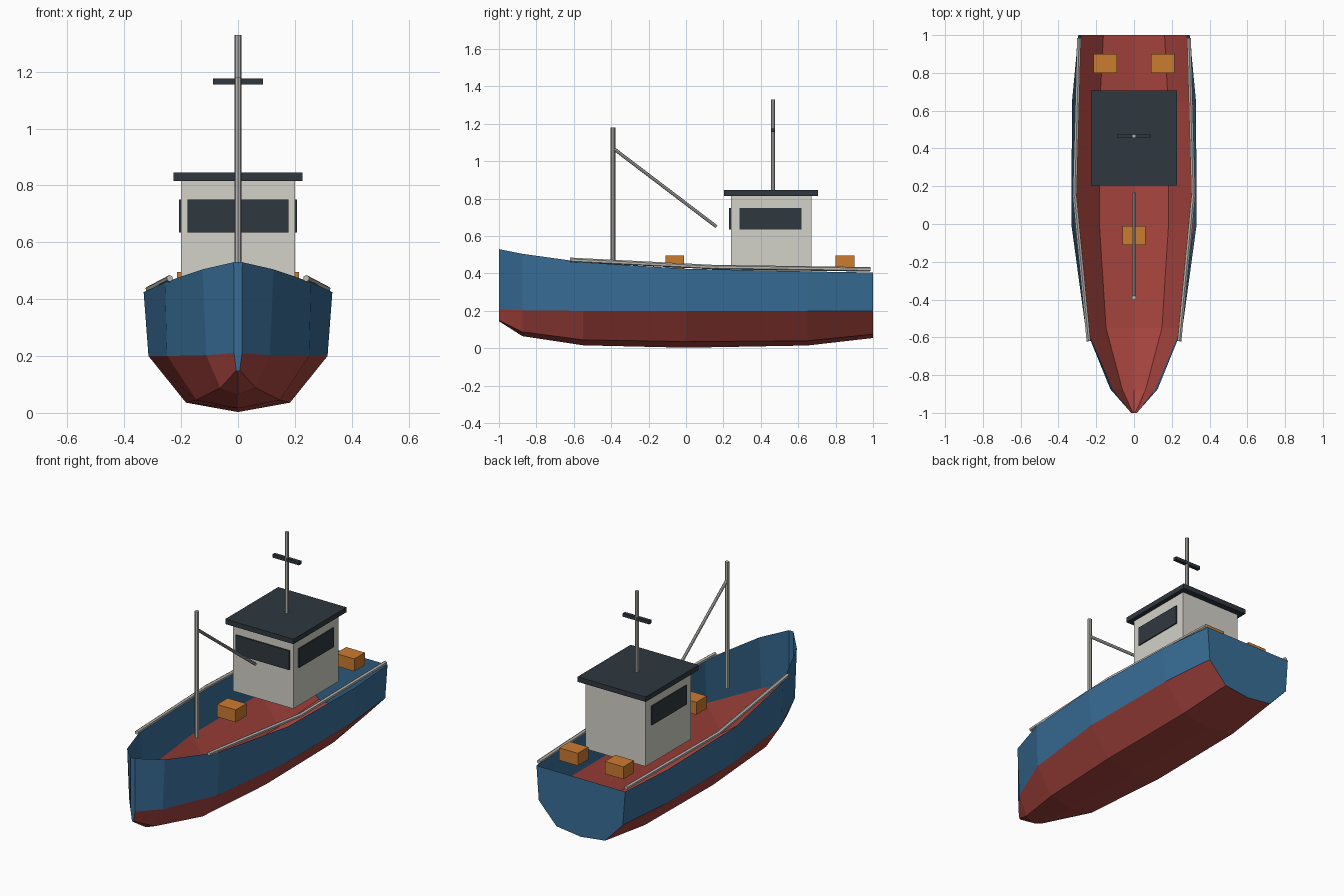
import bpy
import bmesh
from mathutils import Vector

cube = bpy.data.objects.get("Cube")
if cube:
    bpy.data.objects.remove(cube, do_unlink=True)


def material(name, rgb):
    m = bpy.data.materials.new(name)
    m.use_nodes = True
    m.diffuse_color = (*rgb, 1)
    m.node_tree.nodes["Principled BSDF"].inputs["Base Color"].default_value = (*rgb, 1)
    return m


BLUE = material("hull blue", (0.04, 0.155, 0.31))
RED = material("bottom red", (0.40, 0.06, 0.05))
WHITE = material("cabin off white", (0.65, 0.64, 0.58))
DARK = material("dark slate", (0.028, 0.04, 0.05))
METAL = material("pole grey", (0.48, 0.47, 0.44))
ORANGE = material("crate orange", (0.60, 0.20, 0.03))


def finish(name, bm, *mats):
    me = bpy.data.meshes.new(name)
    bm.to_mesh(me)
    bm.free()
    for m in mats:
        me.materials.append(m)
    ob = bpy.data.objects.new(name, me)
    bpy.context.collection.objects.link(ob)
    return ob


def box(name, mat, x, y, z):
    """Box from (low, high) ranges on each axis."""
    bm = bmesh.new()
    bmesh.ops.create_cube(bm, size=1)
    for v in bm.verts:
        v.co = [(lo + hi) / 2 + c * (hi - lo) for c, (lo, hi) in zip(v.co, (x, y, z))]
    return finish(name, bm, mat)


def pole(name, mat, start, end, radius, sides=8):
    """Straight faceted rod between two points."""
    a, b = Vector(start), Vector(end)
    bm = bmesh.new()
    bmesh.ops.create_cone(bm, cap_ends=True, segments=sides, radius1=radius,
                          radius2=radius, depth=(b - a).length)
    turn = Vector((0, 0, 1)).rotation_difference(b - a)
    for v in bm.verts:
        v.co = turn @ v.co + (a + b) / 2
    return finish(name, bm, mat)


# Open hull: y, then sheer x z, waterline x z, chine x z, keel z
STATIONS = [
    (-1.0, 0.015, 0.53, 0.014, 0.21, 0.006, 0.15, 0.145),
    (-0.875, 0.125, 0.505, 0.112, 0.203, 0.062, 0.088, 0.065),
    (-0.55, 0.257, 0.46, 0.25, 0.2, 0.148, 0.045, 0.016),
    (0.0, 0.332, 0.425, 0.315, 0.2, 0.183, 0.036, 0.003),
    (0.65, 0.328, 0.411, 0.312, 0.2, 0.18, 0.04, 0.015),
    (1.0, 0.295, 0.405, 0.28, 0.2, 0.162, 0.075, 0.055),
]
bm = bmesh.new()
rings = []
for y, sx, sz, wx, wz, cx, cz, kz in STATIONS:
    half = [(sx, sz), (wx, wz), (cx, cz)]
    outline = half + [(0, kz)] + [(-x, z) for x, z in reversed(half)]
    rings.append([bm.verts.new((x, y, z)) for x, z in outline])
for a, b in zip(rings, rings[1:]):
    for k in range(6):
        f = bm.faces.new((a[k], a[k + 1], b[k + 1], b[k]))
        f.material_index = 0 if k in (0, 5) else 1
bm.faces.new(rings[0][::-1])   # flat stem
bm.faces.new(rings[-1])        # transom
bmesh.ops.recalc_face_normals(bm, faces=bm.faces[:])
finish("hull", bm, BLUE, RED)

# Side rails, two lengths on each side
for side, s in (("left", 1), ("right", -1)):
    path = [(s * 0.24, -0.62, 0.473), (s * 0.314, 0.15, 0.434), (s * 0.291, 0.985, 0.422)]
    for part, a, b in (("front", path[0], path[1]), ("rear", path[1], path[2])):
        pole(f"{side}_{part}_rail", METAL, a, b, 0.012, 6)

# Wheelhouse
box("cabin", WHITE, (-0.2, 0.2), (0.24, 0.67), (0.405, 0.815))
box("cabin_roof", DARK, (-0.227, 0.227), (0.203, 0.707), (0.815, 0.845))
box("front_window", DARK, (-0.178, 0.178), (0.231, 0.2405), (0.635, 0.75))
for side, s in (("left", 1), ("right", -1)):
    box(f"{side}_window", DARK, sorted((s * 0.1995, s * 0.207)), (0.287, 0.617), (0.635, 0.75))

# Roof mast with crossbar
pole("roof_mast", METAL, (0, 0.465, 0.84), (0, 0.465, 1.33), 0.0115)
box("mast_crossbar", DARK, (-0.088, 0.088), (0.454, 0.476), (1.156, 1.176))

# Cargo mast and boom
pole("cargo_mast", METAL, (0, -0.39, 0.42), (0, -0.39, 1.18), 0.0125)
pole("cargo_boom", METAL, (0, -0.39, 1.07), (0, 0.163, 0.65), 0.009)

# Deck crates
for name, x, y in (("front_crate", 0, -0.06), ("left_rear_crate", 0.152, 0.85),
                   ("right_rear_crate", -0.152, 0.85)):
    box(name, ORANGE, (x - 0.062, x + 0.062), (y - 0.05, y + 0.05), (0.42, 0.495))
